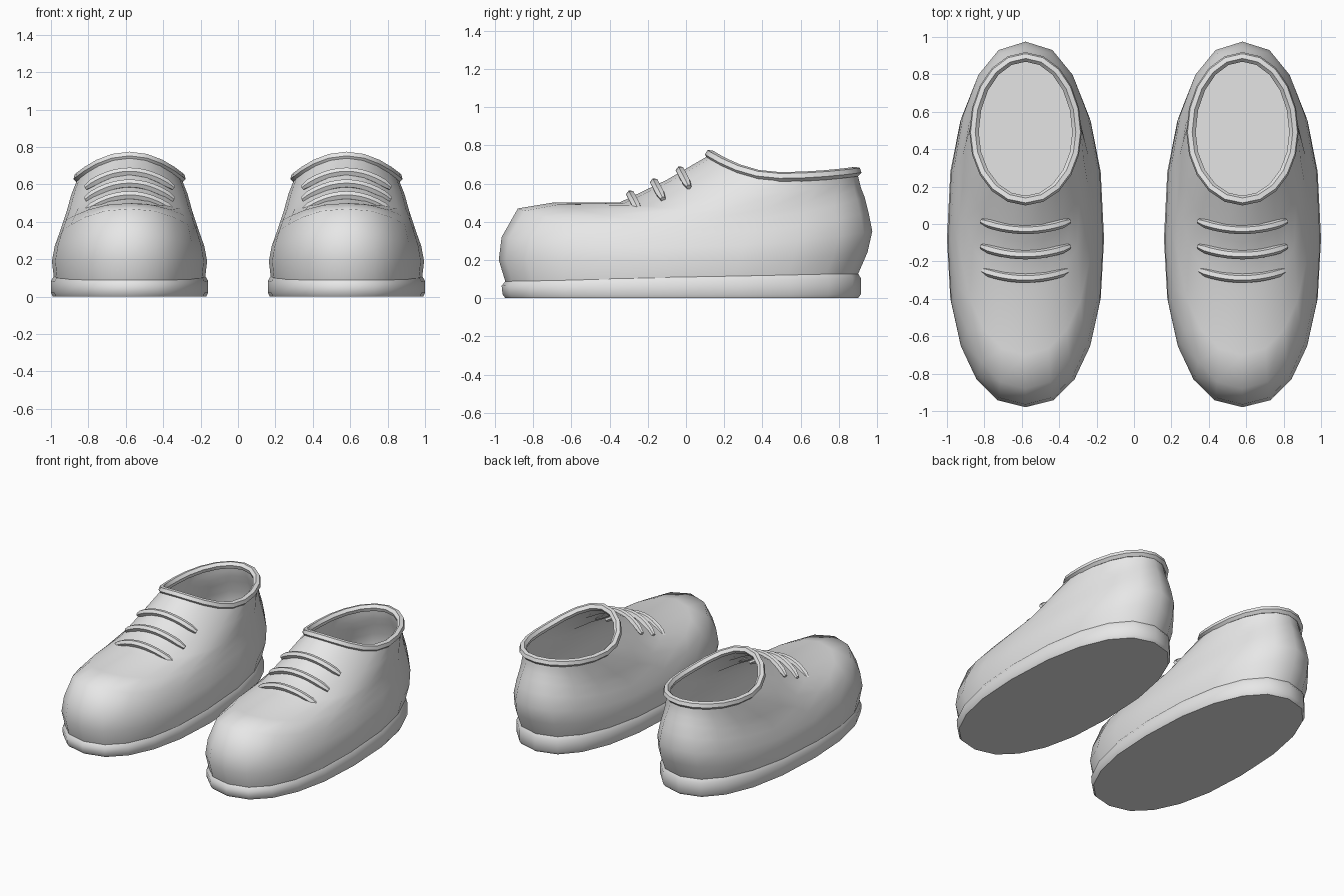
import bpy
import bmesh
from math import sin, cos, tau, radians, copysign

cube = bpy.data.objects.get("Cube")
if cube:
    bpy.data.objects.remove(cube, do_unlink=True)

SIDES = 20
SPACING = 0.58

grey = bpy.data.materials.new("plain_grey")
grey.use_nodes = True
grey.diffuse_color = (0.8, 0.8, 0.8, 1)
grey.node_tree.nodes["Principled BSDF"].inputs["Base Color"].default_value = (0.8, 0.8, 0.8, 1)


def ring(front, side, back, mid_y, n, rise=2):
    """Rounded outline through a front (y, z), side (x, z) and back (y, z) point."""
    pts = []
    for k in range(SIDES):
        c, s = cos(tau * k / SIDES), sin(tau * k / SIDES)
        end = front if c > 0 else back
        reach = abs(c) ** (2 / n)
        x = side[0] * copysign(abs(s) ** (2 / n), s)
        y = mid_y + (end[0] - mid_y) * reach
        z = side[1] + (end[1] - side[1]) * abs(c) ** rise
        pts.append((x, y, z))
    return pts


def select_only(obj):
    bpy.ops.object.select_all(action='DESELECT')
    obj.select_set(True)
    bpy.context.view_layer.objects.active = obj


def smooth(obj, angle):
    select_only(obj)
    bpy.ops.object.shade_smooth_by_angle(angle=radians(angle))


def loft(name, rings, capped, angle):
    bm = bmesh.new()
    loops = [[bm.verts.new(p) for p in r] for r in rings]
    for low, high in zip(loops, loops[1:]):
        for i in range(SIDES):
            j = (i + 1) % SIDES
            bm.faces.new((low[i], low[j], high[j], high[i]))
    if capped:
        bm.faces.new(loops[0][::-1])
        bm.faces.new(loops[-1])
    bmesh.ops.recalc_face_normals(bm, faces=bm.faces)
    mesh = bpy.data.meshes.new(name)
    bm.to_mesh(mesh)
    bm.free()
    obj = bpy.data.objects.new(name, mesh)
    bpy.context.collection.objects.link(obj)
    mesh.materials.append(grey)
    smooth(obj, angle)
    return obj


def tube(name, pts, radius, closed, tapers=None):
    curve = bpy.data.curves.new(name, 'CURVE')
    curve.dimensions = '3D'
    curve.bevel_depth = radius
    curve.bevel_resolution = 1
    curve.use_fill_caps = not closed
    spline = curve.splines.new('POLY')
    spline.points.add(len(pts) - 1)
    for i, p in enumerate(pts):
        spline.points[i].co = (*p, 1)
        spline.points[i].radius = tapers[i] if tapers else 1
    spline.use_cyclic_u = closed
    obj = bpy.data.objects.new(name, curve)
    bpy.context.collection.objects.link(obj)
    curve.materials.append(grey)
    select_only(obj)
    bpy.ops.object.convert(target='MESH')
    obj = bpy.context.view_layer.objects.active
    smooth(obj, 50)
    return obj


# Sole: thick slab rising gently to the heel, with softened rims
sole = loft("sole", [
    ring((-0.945, 0), (0.41, 0), (0.9, 0), -0.08, 2.3, 1),
    ring((-0.96, 0.02), (0.42, 0.02), (0.915, 0.02), -0.08, 2.3, 1),
    ring((-0.965, 0.065), (0.42, 0.085), (0.915, 0.105), -0.08, 2.3, 1),
    ring((-0.945, 0.09), (0.405, 0.11), (0.9, 0.13), -0.08, 2.3, 1),
], True, 50)

# Upper: rings climb over the toe and instep to the ankle opening
upper = loft("upper", [
    ring((-0.945, 0.085), (0.405, 0.105), (0.9, 0.125), -0.1, 2.3, 1),
    ring((-0.98, 0.2), (0.415, 0.19), (0.95, 0.24), -0.1, 2.3),
    ring((-0.965, 0.32), (0.4, 0.27), (0.975, 0.35), -0.08, 2.3),
    ring((-0.88, 0.47), (0.375, 0.34), (0.955, 0.45), -0.03, 2.3),
    ring((-0.7, 0.5), (0.355, 0.4), (0.935, 0.53), 0.05, 2.2),
    ring((-0.35, 0.5), (0.335, 0.46), (0.915, 0.58), 0.2, 2.1),
    ring((-0.1, 0.62), (0.31, 0.55), (0.905, 0.62), 0.35, 2),
    ring((0.115, 0.745), (0.278, 0.63), (0.895, 0.66), 0.49, 2),
], False, 80)

# Collar: padded band around the opening
collar = tube("collar", ring((0.125, 0.752), (0.275, 0.635), (0.893, 0.663), 0.49, 2),
              0.026, True)

# Laces: three rounded bars arched over the instep
parts = [sole, upper, collar]
for i, (y, z) in enumerate([(-0.03, 0.668), (-0.165, 0.605), (-0.29, 0.542)]):
    arc = []
    for k in range(-6, 7):
        t = k / 6
        arc.append((0.235 * t, y + 0.045 * t * t, z - 0.085 * t * t))
    tapers = [0.6] + [1] * 11 + [0.6]
    parts.append(tube(f"lace_{i + 1}", arc, 0.024, False, tapers))

# Pair: the left shoe at +x, and its matching right shoe
for part in parts:
    name = part.name
    twin = part.copy()
    twin.data = part.data.copy()
    bpy.context.collection.objects.link(twin)
    part.name, twin.name = "left_" + name, "right_" + name
    part.location.x, twin.location.x = SPACING, -SPACING
